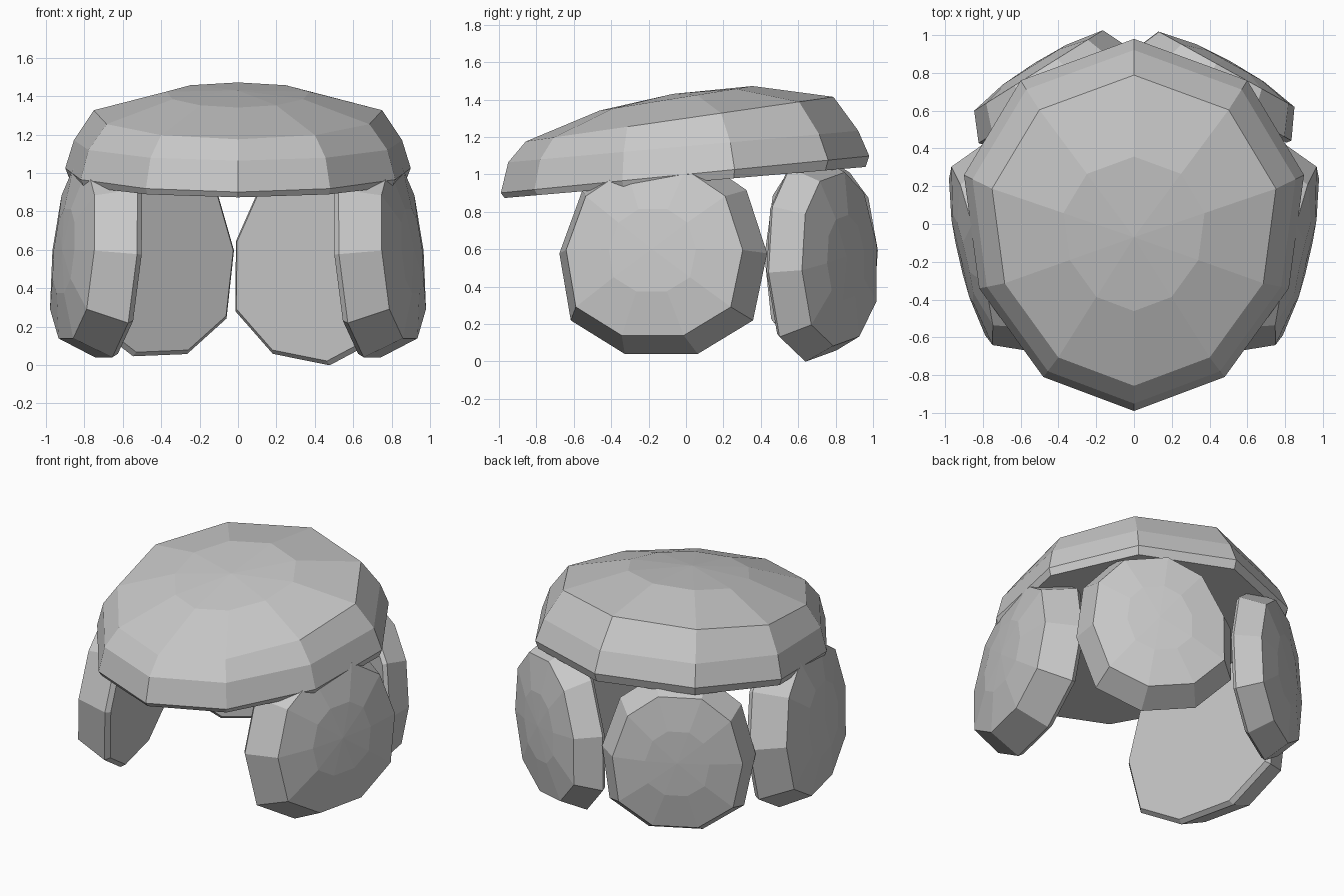
import bpy, bmesh
from math import radians
from mathutils import Matrix, Vector

cube = bpy.data.objects.get("Cube")
if cube:
    bpy.data.objects.remove(cube, do_unlink=True)

# One plain stone colour
stone = bpy.data.materials.new("grey_stone")
stone.use_nodes = True
colour = (0.58, 0.58, 0.58, 1)
stone.diffuse_color = colour
stone.node_tree.nodes["Principled BSDF"].inputs["Base Color"].default_value = colour


def boulder(name, outline, rings, apex, matrix):
    """Stack copies of an outline; each ring is (scale, y shift, height, slope)."""
    bm = bmesh.new()
    loops = [[bm.verts.new((x * s, y * s + dy, h + slope * (y * s + dy))) for x, y in outline]
             for s, dy, h, slope in rings]
    n = len(outline)
    bm.faces.new(list(reversed(loops[0])))
    for low, high in zip(loops, loops[1:]):
        for i in range(n):
            j = (i + 1) % n
            bm.faces.new((low[i], low[j], high[j], high[i]))
    tip = bm.verts.new(apex)
    for i in range(n):
        bm.faces.new((loops[-1][i], loops[-1][(i + 1) % n], tip))
    bm.transform(matrix)
    bmesh.ops.recalc_face_normals(bm, faces=bm.faces)
    mesh = bpy.data.meshes.new(name)
    bm.to_mesh(mesh)
    bm.free()
    mesh.materials.append(stone)
    obj = bpy.data.objects.new(name, mesh)
    bpy.context.collection.objects.link(obj)


def mirrored(half):
    """Complete a ten-sided outline from its +x half, ends on x = 0."""
    return half + [(-x, y) for x, y in reversed(half[1:-1])]


# Tilted capstone
cap_outline = mirrored([(0, -0.99), (0.48, -0.81), (0.82, -0.34),
                        (0.9, 0.26), (0.6, 0.76), (0, 0.98)])
cap_rings = [(0.98, 0, 0.957, 0.086), (1, 0, 1.0, 0.1), (0.95, -0.01, 1.15, 0.09),
             (0.835, -0.03, 1.3, 0.145), (0.415, -0.05, 1.415, 0.16)]
boulder("capstone", cap_outline, cap_rings, (0, -0.07, 1.43), Matrix.Identity(4))

# Upright stones, flat side turned inward
half = [(0.2, -0.54), (0.5, -0.36), (0.57, 0), (0.45, 0.34), (0.19, 0.51)]
upright_outline = half + [(-x, y) for x, y in reversed(half)]
upright_rings = [(0.96, 0, 0, 0), (1, 0, 0.03, 0), (0.85, 0, 0.24, 0), (0.42, 0, 0.29, 0)]


def upright(name, base, yaw, lean, roll, size):
    matrix = (Matrix.Translation(Vector(base))
              @ Matrix.Rotation(radians(yaw), 4, 'Z')
              @ Matrix.Rotation(radians(90 - lean), 4, 'X')
              @ Matrix.Rotation(radians(roll), 4, 'Z')
              @ Matrix.Diagonal((*size, 1)))
    boulder(name, upright_outline, upright_rings, (0, 0, 0.3), matrix)


for label, side in (("left", 1), ("right", -1)):
    upright(label + "_side_stone", (0.625 * side, -0.115, 0.575), 77 * side, 5, 0, (1, 1, 1))
upright("back_left_stone", (0.4, 0.655, 0.56), 151, 0, 10, (0.86, 1, 0.78))
upright("back_right_stone", (-0.41, 0.66, 0.58), -148, 0, -2, (0.83, 0.98, 0.75))
